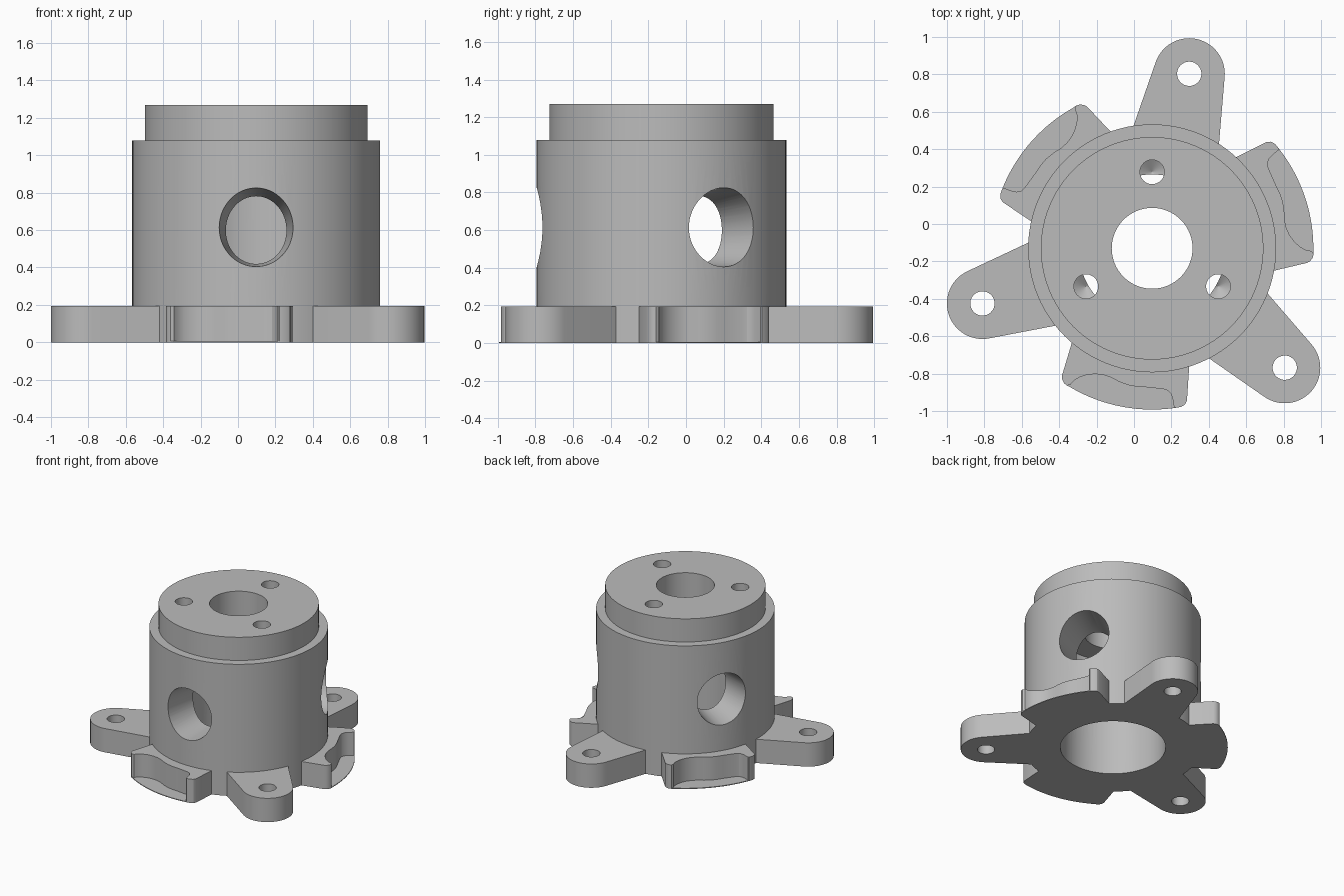
import bpy, bmesh, math
from mathutils import Vector, Matrix

if "Cube" in bpy.data.objects:
    bpy.data.objects.remove(bpy.data.objects["Cube"])

CX, CY = 0.097, -0.13          # axis of the hub
BASE_H = 0.195
CENTER = Matrix.Translation((CX, CY, 0))

metal = bpy.data.materials.new("plain_grey")
metal.diffuse_color = (0.5, 0.5, 0.5, 1)
metal.use_nodes = True
metal.node_tree.nodes["Principled BSDF"].inputs["Base Color"].default_value = metal.diffuse_color


def spin(deg):
    return CENTER @ Matrix.Rotation(math.radians(deg), 4, 'Z')


def loft(name, rings, matrix):
    """Closed solid through rings that share a point count."""
    bm = bmesh.new()
    loops = [[bm.verts.new(p) for p in r] for r in rings]
    n = len(loops[0])
    for a, b in zip(loops, loops[1:]):
        for i in range(n):
            j = (i + 1) % n
            bm.faces.new((a[i], a[j], b[j], b[i]))
    bm.faces.new(loops[0])
    bm.faces.new(loops[-1])
    bmesh.ops.recalc_face_normals(bm, faces=bm.faces)
    me = bpy.data.meshes.new(name)
    bm.to_mesh(me)
    bm.free()
    me.materials.append(metal)
    ob = bpy.data.objects.new(name, me)
    ob.matrix_world = matrix
    bpy.context.collection.objects.link(ob)
    return ob


def prism(name, outline, z0, z1, matrix):
    return loft(name, [[(x, y, z) for x, y in outline] for z in (z0, z1)], matrix)


def turned(name, profile, matrix, n=96):
    """Stack of circles from (radius, z) pairs."""
    return loft(name, [[(r * math.cos(2 * math.pi * i / n), r * math.sin(2 * math.pi * i / n), z)
                        for i in range(n)] for r, z in profile], matrix)


def combine(target, tool, operation):
    bpy.context.view_layer.objects.active = target
    m = target.modifiers.new("bool", 'BOOLEAN')
    m.operation, m.solver, m.object = operation, 'EXACT', tool
    bpy.ops.object.modifier_apply(modifier=m.name)
    bpy.data.objects.remove(tool, do_unlink=True)


# Stepped hub
hub = turned("flanged_hub", [(0.663, 0), (0.663, 1.08), (0.595, 1.08), (0.595, 1.27)], CENTER)

# Mounting arm: tapered sides and a round end
tip, r, t = 0.954, 0.19, math.radians(82.8)
arm = [(0.45, 0.255)]
arm += [(tip + r * math.cos(t - 2 * t * i / 28), r * math.sin(t - 2 * t * i / 28)) for i in range(29)]
arm += [(0.45, -0.255)]

# Tab: rounded outer corners; a scooped recess sits above a thin lip
left = [(-0.38, -0.34), (-0.482, -0.68), (-0.481, -0.70), (-0.472, -0.72), (-0.457, -0.733)]
right = [(0.125, -0.853), (0.155, -0.848), (0.176, -0.835), (0.186, -0.815), (0.198, -0.632), (0.21, -0.4)]
a0, a1 = math.atan2(-0.742, -0.44), math.atan2(-0.853, 0.117)
arc = [(0.862 * math.cos(a0 + (a1 - a0) * i / 20), 0.862 * math.sin(a0 + (a1 - a0) * i / 20)) for i in range(21)]
scoop = [(-0.439, -0.731), (-0.417, -0.706), (-0.386, -0.688), (-0.347, -0.676), (-0.306, -0.672),
         (-0.264, -0.676), (-0.225, -0.688), (-0.177, -0.713), (-0.129, -0.731), (-0.085, -0.739),
         (-0.038, -0.742), (0.058, -0.752), (0.084, -0.76), (0.101, -0.779), (0.111, -0.81), (0.117, -0.849)]

for k in range(3):
    combine(hub, prism("arm", arm, 0, BASE_H, spin(78 + 120 * k)), 'UNION')
    combine(hub, prism("tab", left + scoop + right, 0, BASE_H, spin(120 * k)), 'UNION')
    combine(hub, prism("lip", left + arc + right, 0, 0.006, spin(120 * k)), 'UNION')

# Stepped bore: wide from below, narrow through the top
combine(hub, turned("bore", [(0.395, -0.1), (0.395, 0.98), (0.216, 0.98), (0.216, 1.4)], CENTER), 'DIFFERENCE')


def port_ring(x, ry, rz, z):
    return [(x, ry * math.cos(2 * math.pi * i / 64), z + rz * math.sin(2 * math.pi * i / 64)) for i in range(64)]


for k in range(3):
    # Tapered side port
    combine(hub, loft("port", [port_ring(0.25, 0.148, 0.165, 0.592), port_ring(0.66, 0.201, 0.21, 0.615),
                               port_ring(0.8, 0.201, 0.21, 0.615)], spin(30 + 120 * k)), 'DIFFERENCE')
    # Drilled hole in the top with a pointed end
    at = spin(90 + 120 * k) @ Matrix.Translation((0.408, 0, 0))
    combine(hub, turned("drill", [(0.002, 0.87), (0.065, 0.91), (0.065, 1.4)], at, 32), 'DIFFERENCE')
    # Bolt hole in the arm
    at = spin(78 + 120 * k) @ Matrix.Translation((tip, 0, 0))
    combine(hub, turned("bolt_hole", [(0.065, -0.1), (0.065, 0.4)], at, 32), 'DIFFERENCE')

bpy.ops.object.select_all(action='DESELECT')
hub.select_set(True)
bpy.context.view_layer.objects.active = hub
bpy.ops.object.shade_smooth_by_angle(angle=math.radians(25))
